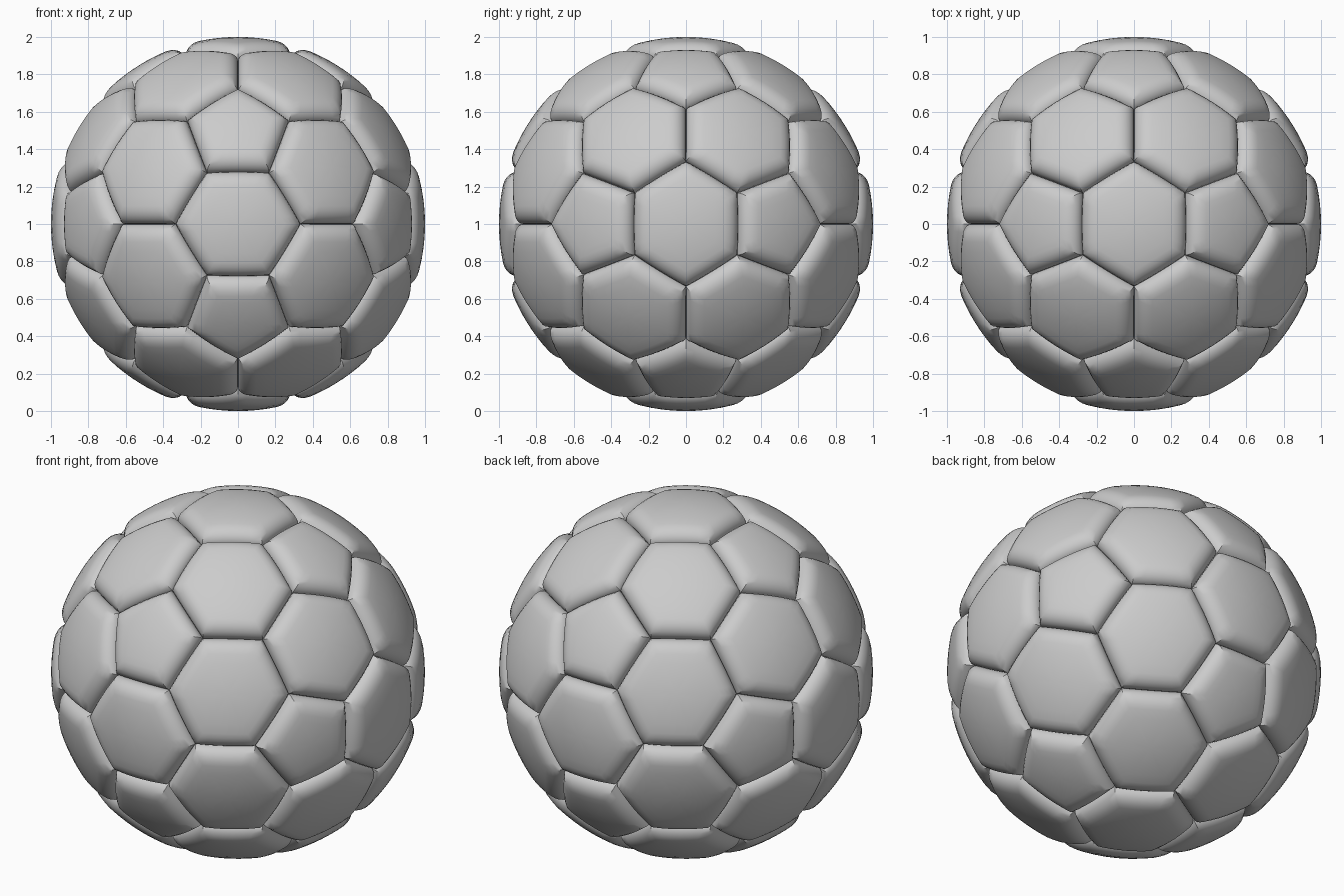
import bpy, bmesh
from math import sqrt, sin, cos, pi
from mathutils import Vector
from itertools import product, combinations

if "Cube" in bpy.data.objects:
    bpy.data.objects.remove(bpy.data.objects["Cube"])

PHI = (1 + sqrt(5)) / 2
SEAM, BEVEL, N = 0.925, 0.10, 6     # groove radius, rounded rim width, cuts per side

# Icosahedron axes: corners give pentagons, edge midpoints give hexagons
tips = []
for a, b in product((1, -1), repeat=2):
    tips += [Vector(v).normalized() for v in
             ((a * PHI, b, 0), (0, a * PHI, b), (b, 0, a * PHI))]
near = lambda p, q: p.dot(q) > 0.4 and p is not q
faces = [t for t in combinations(tips, 3)
         if all(near(p, q) for p, q in combinations(t, 2))]
mid = lambda t: (t[0] + t[1] + t[2]).normalized()
corner = lambda p, t: p.lerp(mid(t), 0.472).normalized()


def panel(name, axis, corners):
    """Domed panel with a rounded rim that drops into the seam."""
    u = (corners[0] - axis * corners[0].dot(axis)).normalized()
    w = axis.cross(u)
    flat = [c / c.dot(axis) for c in corners]
    from math import atan2
    flat.sort(key=lambda c: atan2(c.dot(w), c.dot(u)))
    n = len(flat)
    inr = min(((flat[i] + flat[i - 1]) / 2 - axis).length for i in range(n))
    k = BEVEL / inr
    rings = [(1, SEAM - 0.04), (1, SEAM)]
    for j in range(1, 7):
        a = j / 6 * pi / 2
        rings.append((1 - k * (1 - cos(a)), SEAM + (1 - SEAM) * sin(a)))
    rings += [((1 - k) * f, 1) for f in (0.75, 0.5, 0.25)]
    bm = bmesh.new()
    loops = []
    for s, r in rings:
        loop = []
        for i in range(n):
            for j in range(N):
                p = flat[i].lerp(flat[(i + 1) % n], j / N)
                d = (axis + (p - axis) * s).normalized()
                loop.append(bm.verts.new(d * r + Vector((0, 0, 1))))
        loops.append(loop)
    m = n * N
    for lo, hi in zip(loops, loops[1:]):
        for i in range(m):
            bm.faces.new((lo[i], lo[(i + 1) % m], hi[(i + 1) % m], hi[i]))
    top = bm.verts.new(axis + Vector((0, 0, 1)))
    for i in range(m):
        bm.faces.new((loops[-1][i], loops[-1][(i + 1) % m], top))
    me = bpy.data.meshes.new(name)
    bm.to_mesh(me)
    bm.free()
    ob = bpy.data.objects.new(name, me)
    bpy.context.collection.objects.link(ob)
    bpy.context.view_layer.objects.active = ob
    bpy.ops.object.select_all(action='DESELECT')
    ob.select_set(True)
    bpy.ops.object.shade_smooth_by_angle(angle=0.6)


# Twelve five-sided panels
for p in tips:
    panel("pentagon_panel", p, [corner(p, t) for t in faces if p in t])

# Thirty six-sided panels
for p, q in combinations(tips, 2):
    if near(p, q):
        pair = [t for t in faces if p in t and q in t]
        pts = [mid(t) for t in pair] + [corner(e, t) for e in (p, q) for t in pair]
        panel("hexagon_panel", (p + q).normalized(), pts)
